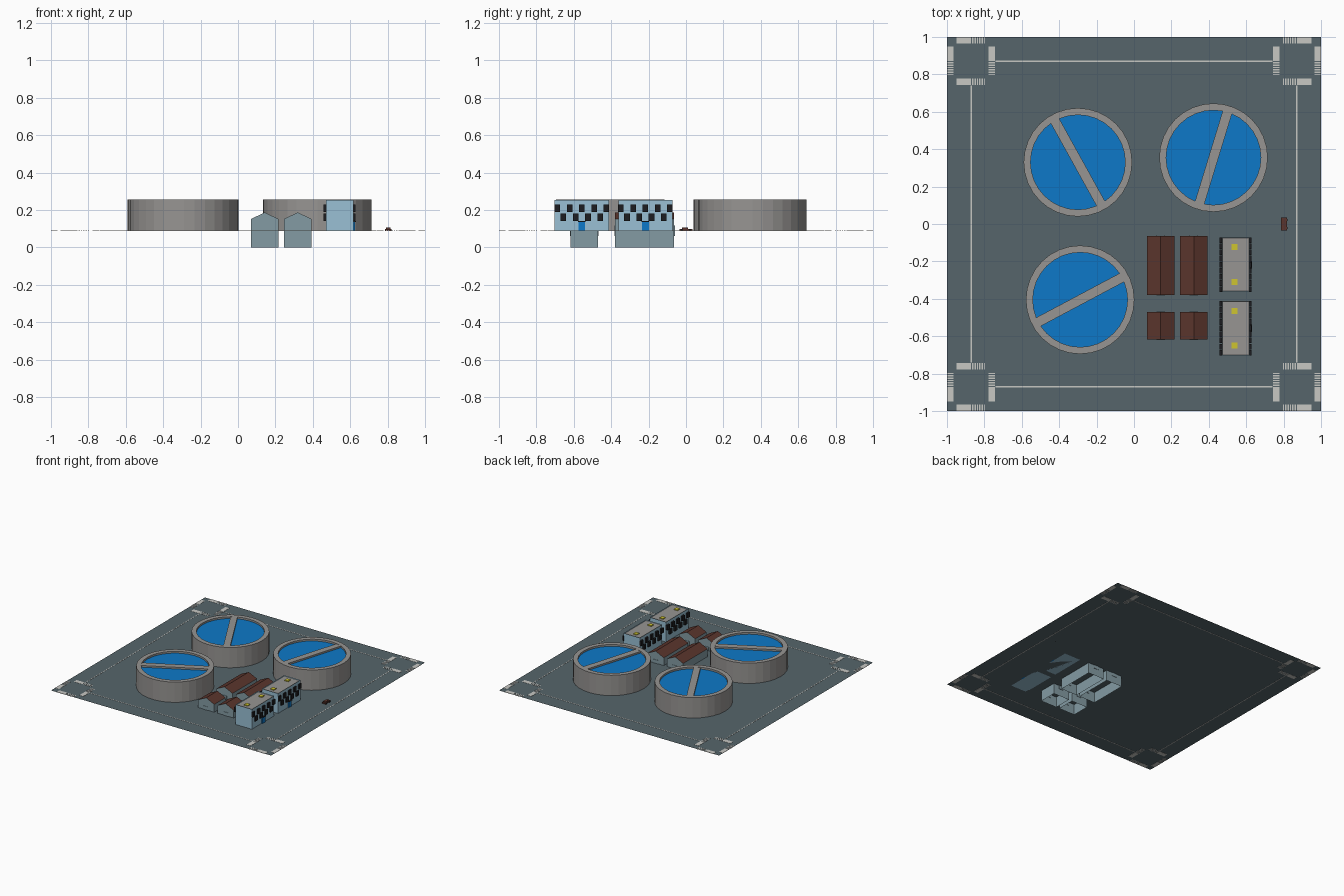
import bpy, bmesh, math
from mathutils import Matrix, Vector

if "Cube" in bpy.data.objects:
    bpy.data.objects.remove(bpy.data.objects["Cube"])

G = 0.088  # ground height


def mat(name, r, g, b):
    m = bpy.data.materials.new(name)
    m.diffuse_color = (r, g, b, 1)
    m.use_nodes = True
    m.node_tree.nodes["Principled BSDF"].inputs["Base Color"].default_value = m.diffuse_color
    return m


SLATE = mat("slate_ground", 0.092, 0.13, 0.147)
WHITE = mat("road_white", 0.58, 0.58, 0.55)
CONCRETE = mat("concrete_grey", 0.31, 0.30, 0.29)
BLUE = mat("water_blue", 0.004, 0.19, 0.58)
HOUSE = mat("house_grey_blue", 0.23, 0.33, 0.37)
BROWN = mat("roof_brown", 0.105, 0.036, 0.026)
OFFICE = mat("office_pale_blue", 0.32, 0.53, 0.66)
BLACK = mat("window_black", 0.012, 0.012, 0.014)
YELLOW = mat("vent_yellow", 0.62, 0.56, 0.03)


def finish(name, bm, *mats):
    me = bpy.data.meshes.new(name)
    bm.to_mesh(me)
    bm.free()
    for m in mats:
        me.materials.append(m)
    ob = bpy.data.objects.new(name, me)
    bpy.context.collection.objects.link(ob)
    return ob


def add_box(bm, x0, x1, y0, y1, z0, z1):
    M = Matrix.Translation(((x0 + x1) / 2, (y0 + y1) / 2, (z0 + z1) / 2)) @ \
        Matrix.Diagonal((x1 - x0, y1 - y0, z1 - z0, 1))
    bmesh.ops.create_cube(bm, size=1, matrix=M)


def boxes(name, m, items):
    bm = bmesh.new()
    for b in items:
        add_box(bm, *b)
    return finish(name, bm, m)


# Ground sheet
bm = bmesh.new()
bmesh.ops.create_grid(bm, x_segments=1, y_segments=1, size=1,
                      matrix=Matrix.Translation((0, 0, G)))
finish("ground", bm, SLATE)

# Road lines and zebra crossings round each corner junction
Z = (G - 0.0012, G + 0.0012)
marks = []
for s in (-1, 1):
    c = s * 0.87
    marks.append((c - 0.003, c + 0.003, -0.74, 0.74, *Z))
    marks.append((-0.74, 0.74, c - 0.003, c + 0.003, *Z))
spans = [(0.872, 0.948)] + [(0.796 + i * 0.0125, 0.803 + i * 0.0125) for i in range(6)]
for sx in (-1, 1):
    for sy in (-1, 1):
        for a, b in ((0.964, 1.0), (0.742, 0.778)):
            for u, v in spans:
                X, Y = sorted((sx * u, sx * v)), sorted((sy * a, sy * b))
                marks.append((*X, *Y, *Z))
                X, Y = sorted((sx * a, sx * b)), sorted((sy * u, sy * v))
                marks.append((*X, *Y, *Z))
boxes("road_markings", WHITE, marks)


# Round settling tanks with water and a walkway bridge
def tank(i, cx, cy, angle):
    R, r, top, water, n = 0.29, 0.253, 0.255, 0.24, 32
    bm = bmesh.new()
    rings = []
    for rad, z in ((R, G), (R, top), (r, top), (r, water)):
        rings.append([bm.verts.new((cx + rad * math.cos(2 * math.pi * k / n),
                                    cy + rad * math.sin(2 * math.pi * k / n), z))
                      for k in range(n)])
    for a, b in zip(rings, rings[1:]):
        for k in range(n):
            j = (k + 1) % n
            bm.faces.new((a[k], a[j], b[j], b[k]))
    f = bm.faces.new(rings[-1])
    f.material_index = 1
    finish(f"tank_{i}", bm, CONCRETE, BLUE)
    br = boxes(f"tank_bridge_{i}", CONCRETE, [(-0.262, 0.262, -0.026, 0.026, water, top - 0.001)])
    br.location = (cx, cy, 0)
    br.rotation_euler.z = math.radians(angle)


tank(1, -0.30, 0.33, 119)
tank(2, 0.425, 0.355, 73)
tank(3, -0.288, -0.405, 28)


# Gabled sheds, open underneath, reaching below the ground sheet
def shed(name, x0, x1, y0, y1):
    xm = (x0 + x1) / 2
    prof = [(x0, 0), (x1, 0), (x1, 0.152), (xm, 0.187), (x0, 0.152)]
    bm = bmesh.new()
    f, b = ([bm.verts.new((x, y, z)) for x, z in prof] for y in (y0, y1))
    bm.faces.new(f)
    bm.faces.new(b[::-1])
    for k in range(1, 5):
        j = (k + 1) % 5
        face = bm.faces.new((f[j], f[k], b[k], b[j]))
        face.material_index = 1 if k in (2, 3) else 0
    finish(name, bm, HOUSE, BROWN)
    boxes(name + "_windows", HOUSE,
          [(xm - 0.022, xm + 0.022, y - 0.003, y + 0.003, 0.06, 0.117) for y in (y0, y1)])


for i, (x0, x1) in enumerate(((0.07, 0.216), (0.246, 0.393))):
    shed(f"long_shed_{i+1}", x0, x1, -0.38, -0.063)
    shed(f"short_shed_{i+1}", x0, x1, -0.617, -0.47)


# Office blocks: parapet, sunk grey roof, vents, staggered windows, door
def office(i, yc):
    x0, x1, y0, y1, top = 0.47, 0.618, yc - 0.145, yc + 0.145, 0.252
    bm = bmesh.new()
    add_box(bm, x0, x1, y0, y1, G, top)
    roof = next(f for f in bm.faces if f.normal.z > 0.5)
    bmesh.ops.inset_region(bm, faces=[roof], thickness=0.004)
    bmesh.ops.translate(bm, verts=roof.verts, vec=Vector((0, 0, -0.006)))
    roof.material_index = 1
    finish(f"office_{i}", bm, OFFICE, CONCRETE)
    xm = (x0 + x1) / 2 - 0.006
    boxes(f"roof_vents_{i}", YELLOW,
          [(xm - 0.016, xm + 0.016, yc + d - 0.016, yc + d + 0.016, top - 0.007, top + 0.001)
           for d in (-0.093, 0.093)])
    win = []
    for n, z in ((5, 0.208), (4, 0.162)):
        for k in range(n):
            y = yc + (k - (n - 1) / 2) * 0.0655
            for a, b in ((x0 - 0.014, x0 + 0.002), (x1 - 0.002, x1 + 0.01)):
                win.append((a, b, y - 0.015, y + 0.015, z - 0.02, z + 0.02))
    boxes(f"office_windows_{i}", BLACK, win)
    boxes(f"office_door_{i}", BLUE, [(x1 - 0.002, x1 + 0.008, yc - 0.018, yc + 0.018, G, 0.137)])
    boxes(f"door_canopy_{i}", BLACK, [(x1, x1 + 0.014, yc - 0.02, yc + 0.02, 0.137, 0.141)])


office(1, -0.217)
office(2, -0.557)

# Tiny parked car
boxes("car_body", BROWN, [(0.787, 0.818, -0.034, 0.034, G + 0.003, G + 0.011),
                          (0.79, 0.815, -0.022, 0.012, G + 0.011, G + 0.018)])
boxes("car_wheels", BLACK, [(x - 0.003, x + 0.003, y - 0.006, y + 0.006, G, G + 0.009)
                            for x in (0.788, 0.817) for y in (-0.021, 0.021)])
